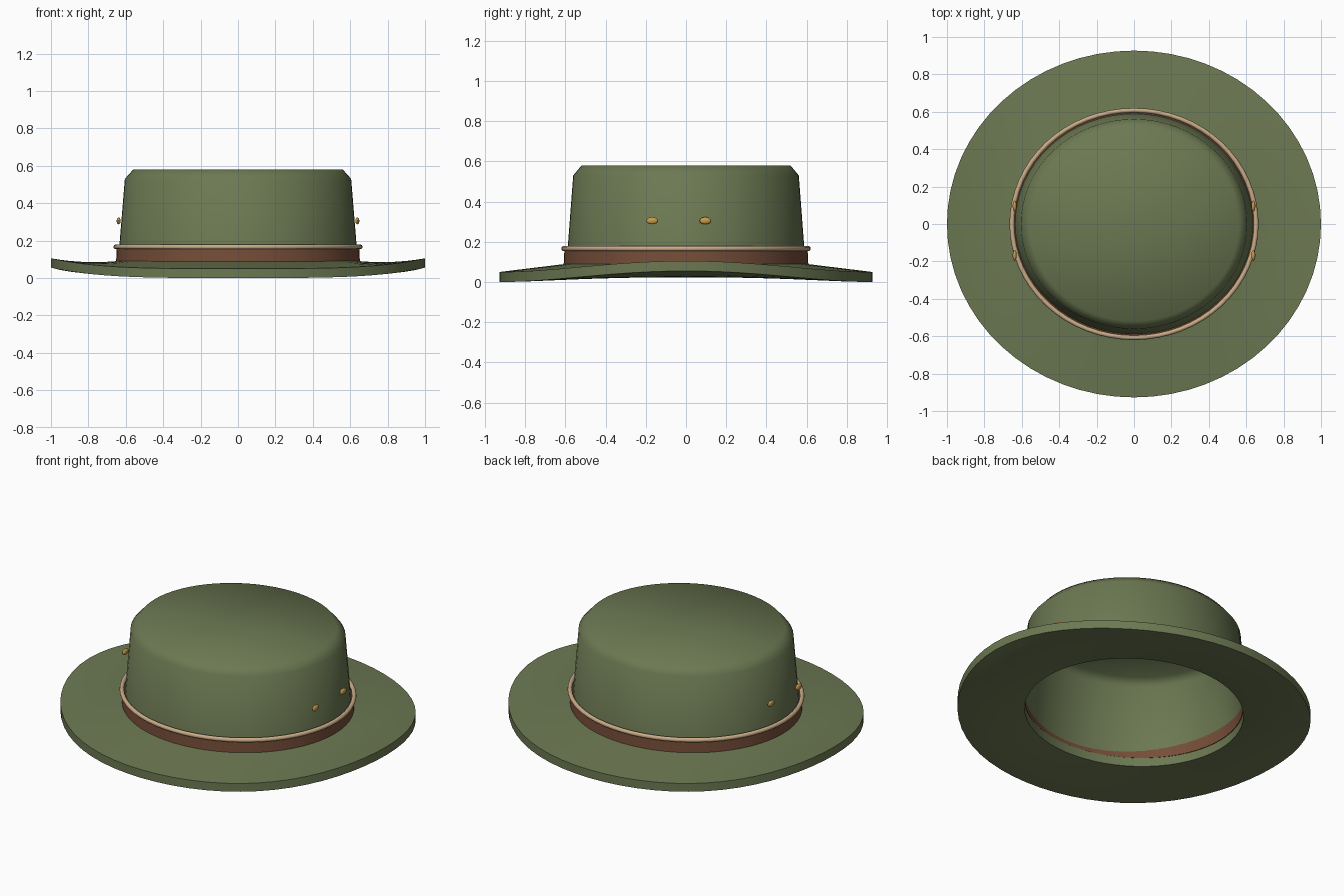
import bpy, bmesh, math

if "Cube" in bpy.data.objects:
    bpy.data.objects.remove(bpy.data.objects["Cube"])

SEG = 64
RATIO = 0.927  # depth / width of the oval plan


def material(name, rgb):
    m = bpy.data.materials.new(name)
    m.diffuse_color = (*rgb, 1)
    m.use_nodes = True
    m.node_tree.nodes["Principled BSDF"].inputs["Base Color"].default_value = m.diffuse_color
    return m


FELT = material("green_felt", (0.15, 0.19, 0.085))
LEATHER = material("brown_leather", (0.18, 0.075, 0.04))
CORD = material("tan_cord", (0.58, 0.41, 0.24))
BRASS = material("brass", (0.58, 0.33, 0.07))


def lathe(name, profile, mat, closed=True, lift=None, angle=35, ratio=RATIO):
    """Sweep a (radius, z) profile round an oval; radius 0 makes a pole."""
    bm = bmesh.new()
    rings = []
    for r, z in profile:
        if r == 0:
            rings.append([bm.verts.new((0, 0, z))] * SEG)
            continue
        ring = []
        for i in range(SEG):
            a = math.tau * i / SEG
            dz = lift(r, a) if lift else 0
            ring.append(bm.verts.new((r * math.cos(a), r * ratio * math.sin(a), z + dz)))
        rings.append(ring)
    pairs = list(zip(rings, rings[1:]))
    if closed:
        pairs.append((rings[-1], rings[0]))
    for lo, hi in pairs:
        for i in range(SEG):
            j = (i + 1) % SEG
            quad = list(dict.fromkeys((lo[i], lo[j], hi[j], hi[i])))
            bm.faces.new(quad)
    bmesh.ops.recalc_face_normals(bm, faces=bm.faces)
    me = bpy.data.meshes.new(name)
    bm.to_mesh(me)
    bm.free()
    ob = bpy.data.objects.new(name, me)
    bpy.context.collection.objects.link(ob)
    finish(ob, mat, angle)
    return ob


def finish(ob, mat, angle):
    ob.data.materials.append(mat)
    bpy.ops.object.select_all(action='DESELECT')
    ob.select_set(True)
    bpy.context.view_layer.objects.active = ob
    bpy.ops.object.shade_smooth_by_angle(angle=math.radians(angle))


# Brim: sloping disc whose left and right edges curl upward
R_IN, STEPS = 0.62, 8


def curl(r, a):
    t = (r - R_IN) / (1 - R_IN)
    return 0.055 * t ** 2 * math.cos(a) ** 4


top, bottom = [], []
for k in range(STEPS + 1):
    t = k / STEPS
    r = R_IN + (1 - R_IN) * t
    top.append((r, 0.093 - 0.043 * t))
    bottom.append((r, 0.032 * (1 - t) ** 1.5))
lathe("brim", top + bottom[::-1], FELT, lift=curl)

# Crown: hollow tapered shell with a chamfered flat top
lathe("crown", [(0, 0.58), (0.56, 0.58), (0.605, 0.53), (0.642, 0.08),
                (0.622, 0.08), (0.588, 0.52), (0.55, 0.56), (0, 0.56)],
      FELT, closed=False, angle=60)

# Leather band round the foot of the crown, showing slightly inside
lathe("hat_band", [(0.616, 0.085), (0.652, 0.085), (0.648, 0.16), (0.616, 0.16)],
      LEATHER, ratio=0.933)

# Cord on the upper edge of the band
lathe("cord", [(0.653 + 0.013 * math.cos(math.tau * k / 10),
                0.166 + 0.013 * math.sin(math.tau * k / 10)) for k in range(10)],
      CORD, angle=60, ratio=0.931)

# Brass vent eyelets, two on each side
for side, label in ((1, "right"), (-1, "left")):
    for n, y in enumerate((-0.168, 0.096)):
        bpy.ops.mesh.primitive_uv_sphere_add(segments=12, ring_count=8, radius=1,
                                             location=(side * 0.638, y, 0.305))
        ob = bpy.context.object
        ob.name = f"vent_eyelet_{label}_{n + 1}"
        ob.scale = (0.011, 0.029, 0.018)
        finish(ob, BRASS, 60)
